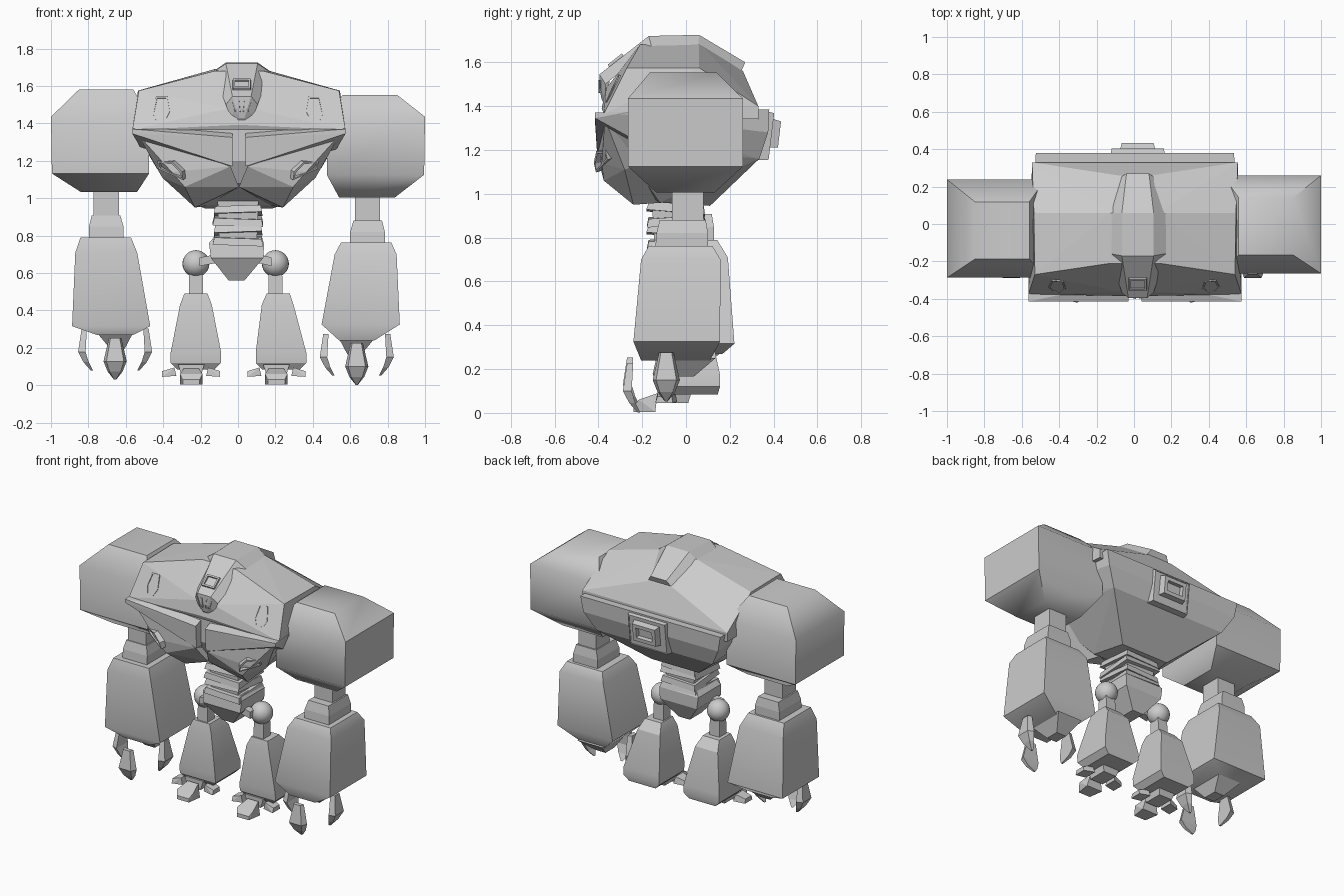
import bpy, bmesh
from math import radians
from mathutils import Vector, Matrix

if "Cube" in bpy.data.objects:
    bpy.data.objects.remove(bpy.data.objects["Cube"])


def finish(name, bm, smooth=0):
    bmesh.ops.recalc_face_normals(bm, faces=bm.faces[:])
    me = bpy.data.meshes.new(name)
    bm.to_mesh(me)
    bm.free()
    ob = bpy.data.objects.new(name, me)
    bpy.context.collection.objects.link(ob)
    if smooth:
        bpy.ops.object.select_all(action='DESELECT')
        ob.select_set(True)
        bpy.context.view_layer.objects.active = ob
        bpy.ops.object.shade_smooth_by_angle(angle=radians(smooth))
    return ob


def hull(name, pts):
    """Faceted convex solid around a few points."""
    bm = bmesh.new()
    for p in pts:
        bm.verts.new(p)
    r = bmesh.ops.convex_hull(bm, input=bm.verts[:])
    junk = {g for g in r['geom_interior'] + r['geom_unused'] if isinstance(g, bmesh.types.BMVert)}
    bmesh.ops.delete(bm, geom=[v for v in junk if v.is_valid], context='VERTS')
    bmesh.ops.dissolve_limit(bm, angle_limit=radians(1), verts=bm.verts[:], edges=bm.edges[:])
    return finish(name, bm)


def loft(name, rings, smooth=0):
    """Closed skin through rings of equal point count."""
    bm = bmesh.new()
    rows = [[bm.verts.new(p) for p in r] for r in rings]
    n = len(rows[0])
    for a, b in zip(rows, rows[1:]):
        for i in range(n):
            j = (i + 1) % n
            bm.faces.new((a[i], a[j], b[j], b[i]))
    bm.faces.new(rows[0])
    bm.faces.new(rows[-1])
    return finish(name, bm, smooth)


def stack(name, levels, smooth=0):
    """Box-like solid from (z, x0, x1, y0, y1) levels."""
    return loft(name, [[(a, c, z), (b, c, z), (b, d, z), (a, d, z)]
                       for z, a, b, c, d in levels], smooth)


def panel(name, loc, normal, outline, height, inset, recess, taper=1.0):
    """Raised plate with a recessed middle, facing along normal."""
    bm = bmesh.new()
    low = [bm.verts.new((x, y, -.03)) for x, y in outline]
    top = [bm.verts.new((x * taper, y * taper, height)) for x, y in outline]
    n = len(low)
    for i in range(n):
        j = (i + 1) % n
        bm.faces.new((low[i], low[j], top[j], top[i]))
    bm.faces.new(low[::-1])
    face = bm.faces.new(top)
    bm.normal_update()
    bmesh.ops.inset_region(bm, faces=[face], thickness=inset)
    hole = bmesh.ops.extrude_face_region(bm, geom=[face])
    vs = [v for v in hole['geom'] if isinstance(v, bmesh.types.BMVert)]
    bmesh.ops.translate(bm, vec=(0, 0, -recess), verts=vs)
    bmesh.ops.delete(bm, geom=[face], context='FACES')
    q = Vector(normal).to_track_quat('Z', 'Y')
    bm.transform(Matrix.Translation(loc) @ q.to_matrix().to_4x4())
    return finish(name, bm)


def both(pts):
    return [(s * x + .005, y, z) for x, y, z in pts for s in (-1, 1)]


def rect(w, h):
    return [(-w, -h), (w, -h), (w, h), (-w, h)]


# Torso: wide faceted upper shell and tapered lower shell
hull("upper_torso", both([
    (.57, -.375, 1.365), (.535, -.27, 1.575), (.54, .06, 1.575), (.55, .33, 1.40),
    (.13, -.21, 1.68), (.13, .06, 1.69), (.09, .26, 1.56), (.05, -.385, 1.39),
    (.06, -.365, 1.48), (.55, .33, 1.34)]))
hull("lower_torso", both([
    (.56, -.36, 1.37), (.53, .38, 1.385), (.51, .375, 1.28), (.44, .335, 1.16),
    (.46, -.3, 1.22), (.04, -.36, 1.2), (.22, -.12, .96), (.18, .11, .945),
    (.04, -.30, 1.08)]))

# Face plates, cheeks, eyes and vents, mirrored
for s, side in ((-1, "left"), (1, "right")):
    def m(pts):
        return [(s * x + .005, y, z) for x, y, z in pts]
    hull(side + "_face_plate", m([
        (.035, -.415, 1.325), (.035, -.405, 1.17), (.57, -.415, 1.37), (.57, -.415, 1.345),
        (.57, -.26, 1.375), (.52, -.26, 1.26), (.035, -.3, 1.37), (.035, -.3, 1.17)]))
    hull(side + "_jaw", m([
        (.045, -.405, 1.17), (.54, -.37, 1.34), (.47, -.30, 1.23), (.41, -.28, 1.11),
        (.36, -.385, 1.14), (.29, -.375, 1.06),
        (.235, -.24, .95), (0, -.33, 1.06), (.17, -.1, .96), (.4, -.1, 1.18), (.03, -.1, 1.08)]))
    panel(side + "_eye", (s * .41, -.325, 1.475), (s * .08, -.9, .42),
          [(-.025, -.07), (.025, -.07), (.047, -.02), (.03, .07), (-.03, .07), (-.047, -.02)],
          .012, .01, .008)
    panel(side + "_vent", (s * .355, -.375, 1.155), (s * .45, -.85, -.25),
          [(-.07, s * -.03 - .025), (.07, s * .03 - .025), (.07, s * .03 + .02),
           (.02, .045), (-.02, .045), (-.07, s * -.03 + .02)], .018, .012, .03)

# Crest band running over the top of the torso
cx = .02
crest = [(-.385, 1.43, .03, .015), (-.395, 1.48, .06, .03), (-.395, 1.545, .085, .05),
         (-.17, 1.72, .15, .085), (.06, 1.725, .15, .085), (.27, 1.60, .09, .06)]
loft("crest", [[(cx - w, y * .93, z - .045), (cx - t, y, z), (cx + t, y, z), (cx + w, y * .93, z - .045)]
               for y, z, w, t in crest])
panel("crest_window", (cx, -.318, 1.605), (0, -.62, .78), rect(.052, .045), .012, .016, .025, .9)
for s in (-1, 1):
    panel("crest_slot", (cx + s * .033, -.383, 1.49), (s * .2, -1, .0),
          [(-.015 - s * .012, -.03), (.015 - s * .012, -.03), (.022, .03), (-.022, .03)],
          .012, .006, .01)

# Back hatch
panel("back_hatch_base", (cx, .36, 1.265), (0, 1, -.12), rect(.15, .115), .03, .01, .004, .93)
panel("back_hatch", (cx, .395, 1.275), (0, 1, -.12), rect(.1, .07), .032, .035, .03, .85)

# Flexible spine and pelvis
stack("spine_core", [(.72, -.1, .1, -.14, .05), (1.02, -.11, .11, -.16, .08)])
for i in range(4):
    z = .775 + i * .052
    w = .135 - .006 * (i % 2)
    ring = stack("spine_ring", [(-.019, -w, w, -.135, .135), (.019, -w + .008, w - .008, -.125, .125)])
    ring.location = (0, -.045, z)
    ring.rotation_euler = (radians(-5 if i % 2 else 4), radians(-2 if i % 2 else 2), 0)
stack("pelvis", [(.56, -.05, .035, -.10, .03), (.68, -.145, .135, -.17, .09),
                 (.76, -.155, .14, -.16, .09), (.79, -.13, .12, -.14, .07)])

# Legs
for s, side, hx in ((-1, "left", -.225), (1, "right", .2)):
    bm = bmesh.new()
    bmesh.ops.create_uvsphere(bm, u_segments=24, v_segments=14, radius=.072)
    bm.transform(Matrix.Translation((hx, -.03, .65)))
    finish(side + "_hip_ball", bm, 40)
    loft(side + "_hip_bar", [[(x, -.10 + a, z + b) for a, b in
                              ((-.025, -.023), (.025, -.023), (.025, .023), (-.025, .023))]
                             for x, z in ((hx - s * .02, .66), (s * .07, .685))])
    stack(side + "_thigh", [(.47, hx - .038, hx + .038, -.065, .015), (.63, hx - .036, hx + .036, -.06, .01)])
    lx = -.225 if s < 0 else .23
    dx = hx - lx
    stack(side + "_lower_leg", [
        (.085, lx - .1, lx + .1, -.09, .145), (.12, lx - .135, lx + .135, -.115, .155),
        (.175, lx - .135, lx + .135, -.12, .155), (.43, lx + dx * .6 - .085, lx + dx * .6 + .085, -.09, .10),
        (.49, lx + dx * .5 - .062, lx + dx * .5 + .062, -.075, .05)], 25)
    fx = -.25 if s < 0 else .205
    stack(side + "_ankle", [(.045, fx - .05, fx + .05, -.12, .01), (.11, fx - .07, fx + .07, -.12, .03)])
    hull(side + "_front_toe", [(fx + a * w, y, z) for a in (-1, 1) for w, y, z in
         ((.045, -.24, .005), (.06, -.14, .005), (.045, -.24, .03), (.06, -.215, .06), (.04, -.13, .09))])
    for a in (-1, 1):
        hull(side + "_side_toe", [(fx + a * x, -.08 + y, z) for x, y, z in
             ((.08, -.05, .05), (.08, .04, .05), (.155, -.06, .045), (.155, .02, .045),
              (.155, -.05, .075), (.155, .015, .075), (.09, -.05, .095), (.09, .03, .095))])

# Arms: shoulder block, strut, collar, forearm, claws
for s, side, dz, dy in ((-1, "left", .028, -.022), (1, "right", 0, 0)):
    def lv(z, a, b, c, d, up=dz, back=dy):
        lo, hi = sorted((s * a, s * b))
        return (z + up, lo, hi, c + back, d + back)
    low_dz = .0 if s < 0 else 0
    stack(side + "_shoulder", [
        lv(1.005, .54, .84, -.135, .13), lv(1.125, .475, .995, -.265, .26, dz / 4),
        lv(1.435, .475, 1.0, -.265, .26, 0), lv(1.553, .56, .85, -.165, .14)], 48)
    fy = 0 if s > 0 else .055
    ox = .012 if s < 0 else 0
    stack(side + "_arm_strut", [lv(.85, .625 + ox, .76 + ox, -.065, .08), lv(1.05, .625 + ox, .76 + ox, -.065, .08)])
    stack(side + "_arm_collar", [lv(.75, .6 + ox, .785 + ox, -.14, .10, dz, fy / 2),
                                 lv(.82, .6 + ox, .785 + ox, -.135, .10, dz, fy / 2),
                                 lv(.88, .617 + ox, .77 + ox, -.12, .09, dz, fy / 2)])
    ex = .022 if s < 0 else 0
    stack(side + "_forearm", [
        lv(.24, .54 + ex, .73 + ex, -.205, .11, dz, fy), lv(.325, .447 + ex, .865 + ex, -.24, .155, -dz / 3, fy * 1.2),
        lv(.70, .517 + ex, .848 + ex, -.205, .158, dz / 3, fy * .6), lv(.762, .55 + ex, .82 + ex, -.17, .12, dz, fy * .4)], 48)
    stack(side + "_wrist", [lv(.165, .585 + ex, .66 + ex, -.06, .035, dz, fy / 2),
                            lv(.25, .54 + ex, .73 + ex, -.13, .135, dz, fy / 2)])
    # Three claws around the wrist: front, outer, inner
    c = Vector((s * (.635 + ex), -.09, dz))
    for r, t, low in (((0, -1), (1, 0), 0), ((1, 0), (0, 1), .05), ((-1, 0), (0, 1), .05)):
        rings = []
        for rad, z, w, h in ((.165, .225, .033, .014), (.178, .10, .062, .02),
                             (.155, .045, .04, .014), (.125, .002, .006, .006)):
            rings.append([c + Vector((r[0] * (rad + i) + t[0] * k, r[1] * (rad + i) + t[1] * k, z + low))
                          for i, k in ((h, -w * .75), (h, w * .75), (-h, w), (-h, -w))])
        loft(side + "_claw", rings)
